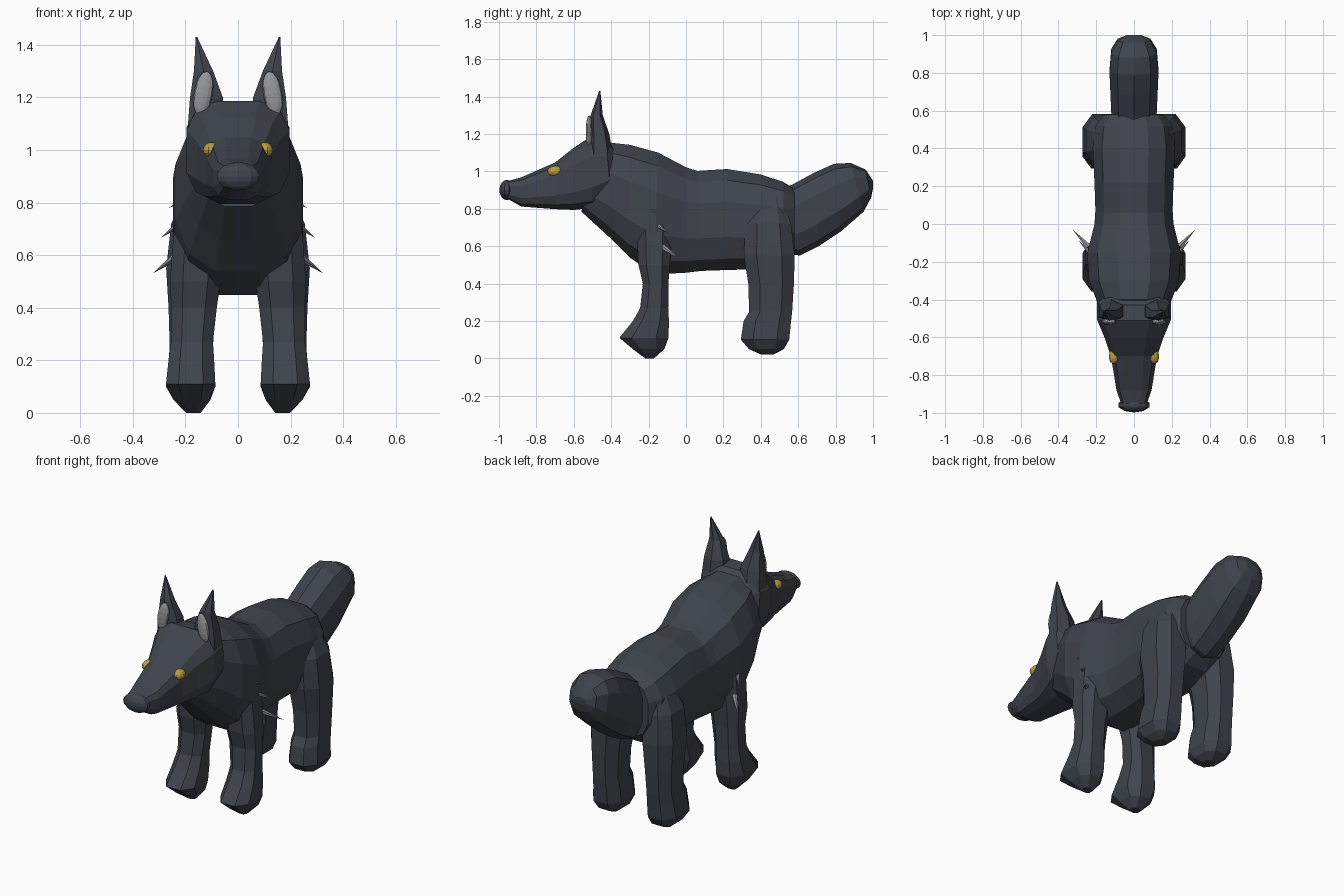
import bpy
import bmesh
from math import sin, cos, pi, radians
from mathutils import Vector, Matrix

if "Cube" in bpy.data.objects:
    bpy.data.objects.remove(bpy.data.objects["Cube"])


def material(name, rgb):
    mat = bpy.data.materials.new(name)
    mat.use_nodes = True
    mat.diffuse_color = (*rgb, 1)
    mat.node_tree.nodes["Principled BSDF"].inputs["Base Color"].default_value = (*rgb, 1)
    return mat


FUR = material("slate fur", (0.05, 0.057, 0.073))
GREY = material("pale grey", (0.31, 0.31, 0.34))
GOLD = material("amber eye", (0.52, 0.34, 0.06))


def finish(bm, name, mat, mirror=False):
    bmesh.ops.recalc_face_normals(bm, faces=bm.faces)
    mesh = bpy.data.meshes.new(name)
    bm.to_mesh(mesh)
    bm.free()
    mesh.materials.append(mat)
    obj = bpy.data.objects.new(name, mesh)
    bpy.context.collection.objects.link(obj)
    if mirror:
        mod = obj.modifiers.new("both sides", "MIRROR")
        mod.use_mirror_merge = False
    return obj


def loft(name, rings, sides, power, mirror=False):
    """Skin a row of rounded rings, each given as centre and two half axes."""
    bm = bmesh.new()

    def soft(t):
        return (1 if t > 0 else -1) * abs(t) ** power

    loops = []
    for c, u, v in rings:
        angles = [2 * pi * (i + 0.5) / sides for i in range(sides)]
        loops.append([bm.verts.new(c + u * soft(cos(a)) + v * soft(sin(a))) for a in angles])
    for a, b in zip(loops, loops[1:]):
        for i in range(sides):
            j = (i + 1) % sides
            bm.faces.new((a[i], a[j], b[j], b[i]))
    bm.faces.new(loops[0])
    bm.faces.new(loops[-1])
    return finish(bm, name, FUR, mirror)


def spine_part(name, rows, sides=12, power=0.8):
    """Rows: top y, top z, bottom y, bottom z, half width."""
    rings = []
    for ty, tz, by, bz, w in rows:
        top, low = Vector((0, ty, tz)), Vector((0, by, bz))
        rings.append(((top + low) / 2, Vector((w, 0, 0)), (top - low) / 2))
    loft(name, rings, sides, power)


def upright_part(name, rows, sides=8, power=0.8):
    """Mirrored pair. Rows: z, front y, back y, inner x, outer x."""
    rings = []
    for z, y0, y1, x0, x1 in rows:
        rings.append((Vector(((x0 + x1) / 2, (y0 + y1) / 2, z)),
                      Vector(((x1 - x0) / 2, 0, 0)), Vector((0, (y1 - y0) / 2, 0))))
    loft(name, rings, sides, power, True)


def ball(name, mat, centre, radii, tilt=Matrix(), mirror=True, seg=12):
    bm = bmesh.new()
    place = Matrix.Translation(centre) @ tilt @ Matrix.Diagonal((*radii, 1))
    bmesh.ops.create_uvsphere(bm, u_segments=seg, v_segments=8, radius=1, matrix=place)
    return finish(bm, name, mat, mirror)


# Trunk from throat to rump
spine_part("body", [
    (-0.50, 1.10, -0.56, 0.78, 0.15),
    (-0.40, 1.16, -0.42, 0.65, 0.20),
    (-0.30, 1.15, -0.30, 0.53, 0.245),
    (-0.15, 1.11, -0.17, 0.44, 0.255),
    (0.00, 1.03, 0.00, 0.45, 0.215),
    (0.06, 1.01, 0.08, 0.46, 0.21),
    (0.22, 1.02, 0.22, 0.465, 0.215),
    (0.40, 0.99, 0.40, 0.47, 0.225),
    (0.52, 0.95, 0.52, 0.51, 0.21),
    (0.58, 0.91, 0.58, 0.56, 0.16)])

# Skull and muzzle
spine_part("head", [
    (-0.95, 0.95, -0.95, 0.85, 0.07),
    (-0.88, 0.97, -0.88, 0.81, 0.095),
    (-0.70, 1.05, -0.70, 0.795, 0.125),
    (-0.60, 1.13, -0.60, 0.79, 0.16),
    (-0.51, 1.19, -0.50, 0.80, 0.20),
    (-0.43, 1.18, -0.40, 0.86, 0.20),
    (-0.38, 1.13, -0.36, 0.90, 0.15)], power=0.65)

# Thick raised tail
spine_part("tail", [
    (0.50, 0.90, 0.54, 0.56, 0.11),
    (0.57, 0.93, 0.61, 0.55, 0.125),
    (0.68, 0.99, 0.71, 0.60, 0.13),
    (0.79, 1.04, 0.83, 0.68, 0.135),
    (0.88, 1.045, 0.95, 0.785, 0.125),
    (0.96, 1.01, 0.99, 0.86, 0.09),
    (1.00, 0.95, 1.00, 0.91, 0.04)], sides=10)

# Legs with paws
upright_part("front_legs", [
    (0.86, -0.23, -0.10, 0.08, 0.20),
    (0.70, -0.27, -0.07, 0.06, 0.25),
    (0.50, -0.26, -0.08, 0.06, 0.265),
    (0.40, -0.235, -0.09, 0.075, 0.26),
    (0.27, -0.25, -0.09, 0.09, 0.26),
    (0.20, -0.29, -0.085, 0.085, 0.27),
    (0.11, -0.365, -0.085, 0.08, 0.28),
    (0.05, -0.29, -0.11, 0.10, 0.25),
    (0.00, -0.22, -0.17, 0.14, 0.20)])
upright_part("hind_legs", [
    (0.86, 0.37, 0.52, 0.08, 0.19),
    (0.72, 0.31, 0.57, 0.06, 0.26),
    (0.55, 0.30, 0.59, 0.06, 0.28),
    (0.40, 0.325, 0.585, 0.08, 0.27),
    (0.25, 0.33, 0.575, 0.09, 0.265),
    (0.20, 0.30, 0.57, 0.085, 0.27),
    (0.10, 0.285, 0.56, 0.08, 0.28),
    (0.05, 0.33, 0.53, 0.10, 0.25),
    (0.02, 0.40, 0.47, 0.14, 0.21)])

# Pointed ears with pale linings
upright_part("ears", [
    (1.08, -0.52, -0.39, 0.05, 0.20),
    (1.20, -0.515, -0.41, 0.05, 0.19),
    (1.30, -0.51, -0.445, 0.09, 0.172),
    (1.43, -0.464, -0.458, 0.155, 0.161)], sides=6)
ball("ear_linings", GREY, (0.132, -0.518, 1.215), (0.036, 0.018, 0.085),
     Matrix.Rotation(radians(-10), 4, "Y"))

# Eyes and nose
ball("eyes", GOLD, (0.10, -0.695, 1.0), (0.032, 0.047, 0.03), Matrix.Rotation(radians(15), 4, "Z"))
ball("nose", FUR, (0, -0.958, 0.90), (0.085, 0.04, 0.054), mirror=False, seg=10)

# Small spikes behind the shoulders
bm = bmesh.new()
for base, tip, radius in [((0.23, -0.13, 0.60), (0.325, -0.03, 0.53), 0.018),
                          ((0.235, -0.15, 0.71), (0.295, -0.085, 0.665), 0.012),
                          ((0.23, -0.19, 0.80), (0.262, -0.165, 0.78), 0.008)]:
    a, b = Vector(base), Vector(tip)
    turn = (b - a).to_track_quat("Z", "Y").to_matrix().to_4x4()
    bmesh.ops.create_cone(bm, cap_ends=True, segments=6, radius1=radius, radius2=0,
                          depth=(b - a).length, matrix=Matrix.Translation((a + b) / 2) @ turn)
finish(bm, "shoulder_spikes", GREY, True)
